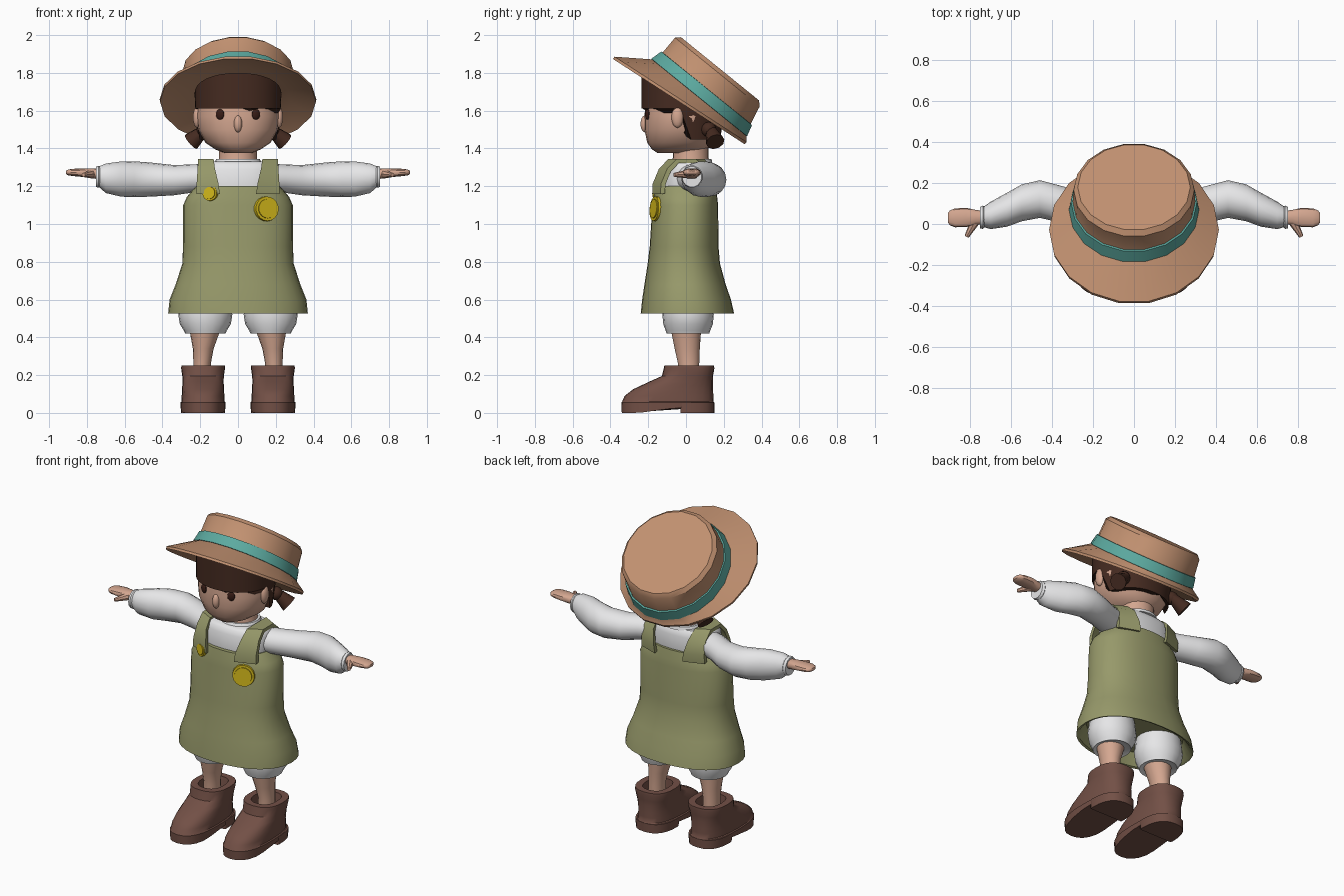
import bpy, bmesh, math
from mathutils import Vector, Matrix


def material(name, rgb):
    m = bpy.data.materials.new(name)
    m.diffuse_color = (*rgb, 1)
    return m


STRAW = material("straw", (0.54, 0.285, 0.165))
TEAL = material("teal", (0.107, 0.40, 0.35))
GREEN = material("olive green", (0.31, 0.32, 0.145))
SKIN = material("skin", (0.66, 0.385, 0.28))
BOOT = material("boot brown", (0.17, 0.08, 0.061))
HAIR = material("hair brown", (0.06, 0.024, 0.015))
WHITE = material("white", (0.83, 0.83, 0.84))
YELLOW = material("yellow", (0.62, 0.46, 0.01))
EYE = material("eye brown", (0.04, 0.012, 0.008))


def finish(name, bm, mat, angle=40):
    bmesh.ops.recalc_face_normals(bm, faces=bm.faces)
    me = bpy.data.meshes.new(name)
    bm.to_mesh(me)
    bm.free()
    ob = bpy.data.objects.new(name, me)
    bpy.context.collection.objects.link(ob)
    me.materials.append(mat)
    bpy.ops.object.select_all(action='DESELECT')
    ob.select_set(True)
    bpy.context.view_layer.objects.active = ob
    bpy.ops.object.shade_smooth_by_angle(angle=math.radians(angle))
    return ob


def oval(rx, ry, n=20, p=2.0):
    """Superellipse outline as (a, b) pairs."""
    pts = []
    for i in range(n):
        t = 2 * math.pi * i / n
        c, s = math.cos(t), math.sin(t)
        pts.append((rx * math.copysign(abs(c) ** (2 / p), c),
                    ry * math.copysign(abs(s) ** (2 / p), s)))
    return pts


def loft(name, rings, mat, angle=40):
    """Skin a list of point rings and cap both ends."""
    bm = bmesh.new()
    vs = [[bm.verts.new(p) for p in r] for r in rings]
    n = len(vs[0])
    for a, b in zip(vs, vs[1:]):
        for i in range(n):
            j = (i + 1) % n
            bm.faces.new((a[i], a[j], b[j], b[i]))
    bm.faces.new(vs[0])
    bm.faces.new(vs[-1])
    return finish(name, bm, mat, angle)


def stack(name, levels, mat, cx=0, n=20, p=2.0, angle=40):
    """Upright loft; levels are (z, half width, front y, back y[, x shift])."""
    rings = []
    for z, rx, f, b, *dx in levels:
        x0 = cx + (dx[0] if dx else 0)
        rings.append([(x0 + u, (f + b) / 2 + v, z) for u, v in oval(rx, (b - f) / 2, n, p)])
    return loft(name, rings, mat, angle)


def limb(name, side, levels, mat, n=14, p=2.0):
    """Sideways loft; levels are (x, y, z, y radius, z radius)."""
    return loft(name, [[(side * x, y + u, z + v) for u, v in oval(ry, rz, n, p)]
                       for x, y, z, ry, rz in levels], mat)


def ball(name, loc, size, mat, yaw=0):
    bm = bmesh.new()
    bmesh.ops.create_uvsphere(bm, u_segments=14, v_segments=8, radius=1)
    bm.transform(Matrix.Translation(loc) @ Matrix.Rotation(yaw, 4, 'Z') @ Matrix.Diagonal((*size, 1)))
    return finish(name, bm, mat)


def cone(name, a, b, r1, r2, mat, n=12):
    a, b = Vector(a), Vector(b)
    bm = bmesh.new()
    bmesh.ops.create_cone(bm, cap_ends=True, segments=n, radius1=r1, radius2=r2, depth=(b - a).length)
    bm.transform(Matrix.Translation((a + b) / 2) @ (b - a).to_track_quat('Z', 'Y').to_matrix().to_4x4())
    return finish(name, bm, mat)


# Hat, tilted back on the head
TILT = math.radians(39)


def hat_ring(rx, ry, h, shift=0, slope=0, n=18):
    ring = []
    for x, v in oval(rx, ry, n):
        u, k = v + shift, h + slope * v
        ring.append((x, 0.07 + u * math.cos(TILT) + k * math.sin(TILT),
                     1.67 - u * math.sin(TILT) + k * math.cos(TILT)))
    return ring


loft("straw_hat", [hat_ring(0.28, 0.29, -0.025), hat_ring(0.413, 0.42, -0.085, -0.07, 0.107),
                   hat_ring(0.415, 0.42, -0.07, -0.07, 0.107), hat_ring(0.312, 0.325, 0),
                   hat_ring(0.30, 0.305, 0.06), hat_ring(0.295, 0.293, 0.165, -0.01),
                   hat_ring(0.275, 0.27, 0.187, -0.01)], STRAW, 35)
loft("hat_band", [hat_ring(0.305, 0.315, -0.005), hat_ring(0.318, 0.331, 0.0),
                  hat_ring(0.308, 0.314, 0.062), hat_ring(0.29, 0.3, 0.064)], TEAL)

# Head and neck
stack("head", [(1.375, 0.07, -0.15, 0.08), (1.395, 0.12, -0.18, 0.11), (1.43, 0.172, -0.205, 0.145),
               (1.50, 0.212, -0.22, 0.175), (1.57, 0.222, -0.22, 0.185),
               (1.63, 0.215, -0.215, 0.17)], SKIN, n=24, p=2.15, angle=60)
stack("neck", [(1.30, 0.115, -0.08, 0.13), (1.35, 0.10, -0.07, 0.12), (1.42, 0.10, -0.07, 0.12)], SKIN)
ball("nose", (0, -0.217, 1.53), (0.022, 0.024, 0.045), SKIN)


# Hair: straight fringe in front, longer behind the ears
def hair_ring(level):
    ring = []
    for x, y in oval(0.23, 0.218, 32, 2.15):
        y -= 0.017
        back = min(1, max(0, (y + 0.03) / 0.05))
        low = 1.612 - 0.165 * back
        high = 1.80 - 0.5 * (y + 0.235)
        tuck = 1 - 0.1 * back * (1 - level)
        ring.append((x * tuck, y * tuck, low + (high - low) * level))
    return ring


loft("hair", [hair_ring(t) for t in (0, 0.5, 1)], HAIR, 50)

# Dress: flared skirt with a tapering bib and a hollow hem
stack("pinafore", [(0.60, 0.31, -0.19, 0.2), (0.53, 0.355, -0.227, 0.242), (0.525, 0.37, -0.24, 0.255),
                   (0.60, 0.362, -0.232, 0.238), (0.68, 0.33, -0.22, 0.21), (0.79, 0.295, -0.203, 0.18),
                   (0.88, 0.291, -0.192, 0.172), (1.10, 0.29, -0.178, 0.17), (1.145, 0.27, -0.173, 0.165),
                   (1.20, 0.222, -0.163, 0.155)], GREEN, n=32, p=2.25)
stack("blouse", [(1.12, 0.20, -0.13, 0.13), (1.21, 0.22, -0.14, 0.14), (1.29, 0.22, -0.127, 0.14),
                 (1.318, 0.212, -0.115, 0.13), (1.33, 0.2, -0.1, 0.12)], WHITE, n=24, p=2.5)
stack("collar", [(1.325, 0.125, -0.09, 0.14), (1.345, 0.115, -0.08, 0.135)], WHITE)

for s, side in ((1, "left"), (-1, "right")):
    # Face details
    ball(side + "_eye", (s * 0.095, -0.204, 1.58), (0.023, 0.011, 0.028), EYE, s * 0.35)
    ball(side + "_ear", (s * 0.217, -0.045, 1.565), (0.022, 0.032, 0.056), SKIN)
    ball(side + "_bunch_knot", (s * 0.18, 0.12, 1.50), (0.04, 0.04, 0.04), HAIR)
    cone(side + "_bunch", (s * 0.175, 0.13, 1.50), (s * 0.248, 0.155, 1.435), 0.028, 0.05, HAIR, 10)

    # Shoulder strap, a flat strip over the blouse
    path = [(0.158, -0.145, 1.16, 0.062), (0.161, -0.143, 1.21, 0.058), (0.168, -0.112, 1.285, 0.046),
            (0.17, -0.066, 1.333, 0.041), (0.17, 0.07, 1.333, 0.041), (0.168, 0.122, 1.285, 0.046),
            (0.161, 0.143, 1.21, 0.058), (0.158, 0.14, 1.16, 0.062)]
    hub = Vector((0.02, 1.18))
    rings = []
    for x, y, z, w in path:
        d = (Vector((y, z)) - hub).normalized() * 0.012
        rings.append([(s * (x + i * w), y + k * d.x + (0.022 * i if y < 0 else -0.022 * i), z + k * d.y)
                      for i, k in ((-1, -1), (1, -1), (1, 1), (-1, 1))])
    loft(side + "_strap", rings, GREEN)

    # Curved puffed sleeve, cuff and hand
    limb(side + "_sleeve", s, [(0.15, 0.02, 1.245, 0.085, 0.075), (0.25, 0.05, 1.24, 0.088, 0.075),
                               (0.34, 0.092, 1.232, 0.09, 0.08), (0.46, 0.122, 1.235, 0.092, 0.09),
                               (0.55, 0.103, 1.237, 0.09, 0.095), (0.62, 0.07, 1.238, 0.083, 0.093),
                               (0.70, 0.042, 1.242, 0.067, 0.078), (0.735, 0.035, 1.25, 0.05, 0.055)],
         WHITE, 16)
    limb(side + "_cuff", s, [(0.725, 0.035, 1.25, 0.045, 0.05), (0.738, 0.033, 1.25, 0.057, 0.06),
                             (0.752, 0.031, 1.25, 0.052, 0.055)], WHITE)
    limb(side + "_hand", s, [(0.73, 0.032, 1.265, 0.032, 0.027), (0.775, 0.032, 1.268, 0.037, 0.027),
                             (0.82, 0.032, 1.272, 0.047, 0.023), (0.875, 0.03, 1.273, 0.046, 0.019),
                             (0.90, 0.03, 1.273, 0.036, 0.015), (0.91, 0.03, 1.273, 0.022, 0.009)], SKIN, 12, 2.4)
    cone(side + "_thumb", (s * 0.775, 0.015, 1.265), (s * 0.818, -0.062, 1.26), 0.024, 0.011, SKIN, 8)

    # Bloomers, leg and boot
    stack(side + "_bloomer", [(0.62, 0.13, -0.115, 0.135), (0.52, 0.143, -0.125, 0.147),
                              (0.47, 0.135, -0.12, 0.142), (0.435, 0.113, -0.108, 0.128),
                              (0.42, 0.107, -0.103, 0.123), (0.43, 0.08, -0.08, 0.1)], WHITE, s * 0.173)
    stack(side + "_leg", [(0.15, 0.05, -0.045, 0.07, s * 0.015), (0.26, 0.046, -0.042, 0.07, s * 0.015),
                          (0.34, 0.055, -0.06, 0.073, s * 0.009), (0.44, 0.082, -0.08, 0.08)],
          SKIN, s * 0.175, 16)
    boot = stack(side + "_boot", [(0.0, 0.118, -0.34, 0.148), (0.055, 0.12, -0.342, 0.15),
                                  (0.06, 0.114, -0.338, 0.146), (0.09, 0.113, -0.325, 0.145),
                                  (0.125, 0.111, -0.28, 0.143), (0.165, 0.109, -0.195, 0.142),
                                  (0.195, 0.11, -0.128, 0.143), (0.235, 0.116, -0.118, 0.15),
                                  (0.25, 0.115, -0.115, 0.149), (0.25, 0.075, -0.075, 0.11),
                                  (0.19, 0.07, -0.07, 0.1)], BOOT, s * 0.185, 24, 2.5)
    for v in boot.data.vertices:  # raised arch under the sole
        if v.co.z < 0.01:
            v.co.z = 0.028 * min(1, max(0, (v.co.y + 0.25) / 0.2))
    heel = stack(side + "_heel", [(0, 0.116, -0.18, 0.15), (0.055, 0.119, -0.18, 0.15)], BOOT, s * 0.185, 24, 2.5)
    for v in heel.data.vertices:  # straight front edge of the heel
        v.co.y = max(v.co.y, -0.03)

# Round badges pinned to the bib, turned to follow its curve
for name, x, y, z, r, yaw in (("large_badge", 0.15, -0.156, 1.08, 0.068, 0.38),
                              ("small_badge", -0.145, -0.148, 1.163, 0.043, -0.4)):
    out = Vector((math.sin(yaw), -math.cos(yaw), 0.08))
    c = Vector((x, y, z))
    cone(name + "_rim", c - out * 0.01, c + out * 0.014, r, r * 0.95, YELLOW, 18)
    cone(name + "_face", c, c + out * 0.019, r * 0.78, r * 0.74, YELLOW, 18)
